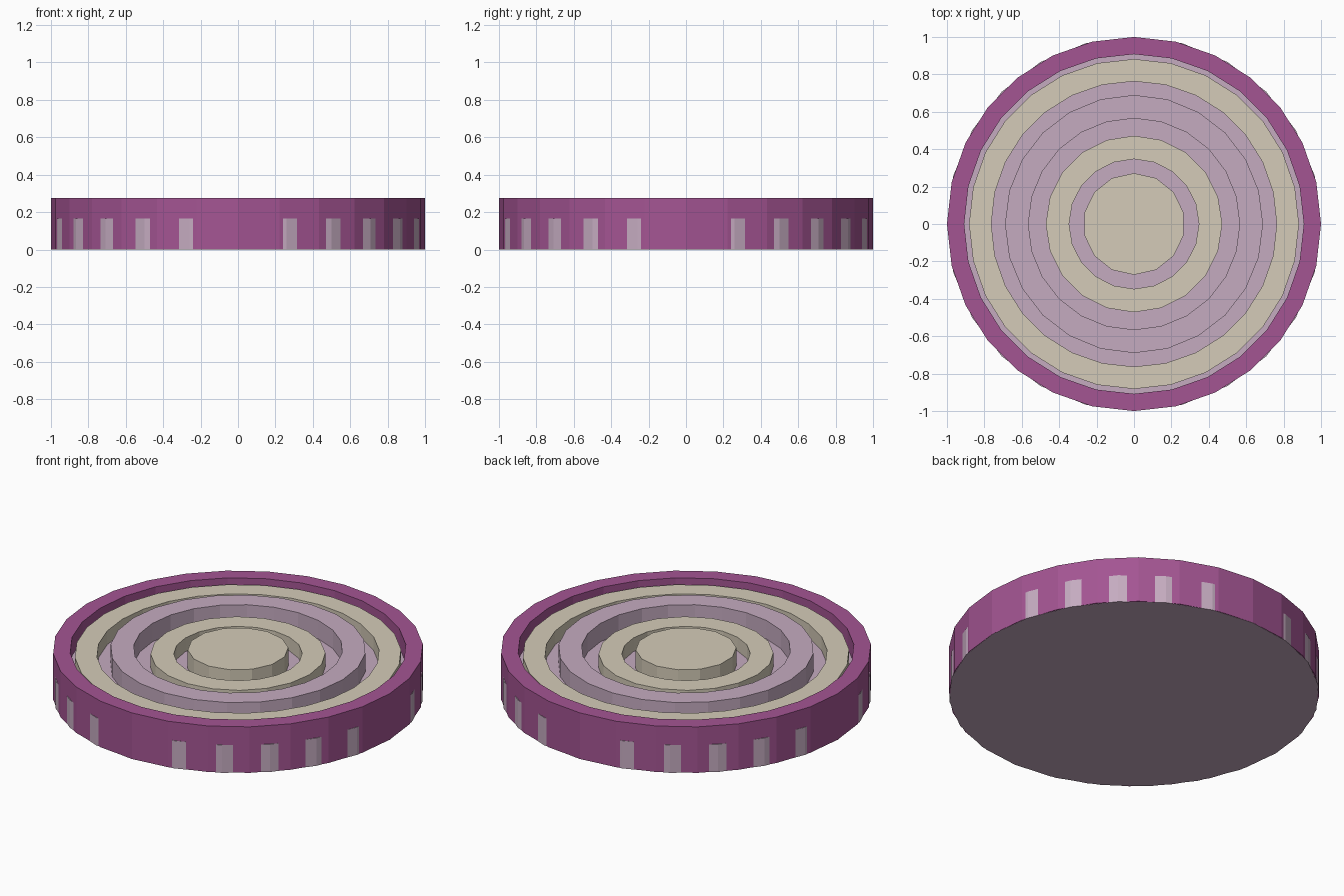
import bpy, bmesh
from math import sin, cos, tau

if "Cube" in bpy.data.objects:
    bpy.data.objects.remove(bpy.data.objects["Cube"])


def material(name, rgb):
    m = bpy.data.materials.new(name)
    m.diffuse_color = (*rgb, 1)
    m.use_nodes = True
    m.node_tree.nodes["Principled BSDF"].inputs["Base Color"].default_value = m.diffuse_color
    return m


PURPLE = material("purple", (0.37, 0.09, 0.29))
LILAC = material("lilac", (0.56, 0.41, 0.53))
BEIGE = material("beige", (0.66, 0.60, 0.48))


def finish(name, bm, mat):
    bmesh.ops.recalc_face_normals(bm, faces=bm.faces)
    mesh = bpy.data.meshes.new(name)
    bm.to_mesh(mesh)
    bm.free()
    mesh.materials.append(mat)
    bpy.context.collection.objects.link(bpy.data.objects.new(name, mesh))


def loop(bm, r, z, n):
    # circle of vertices starting on the +y axis
    return [bm.verts.new((r * sin(tau * i / n), r * cos(tau * i / n), z))
            for i in range(n)]


def bridge(bm, a, b):
    n = len(a)
    for i in range(n):
        j = (i + 1) % n
        bm.faces.new((a[i], a[j], b[j], b[i]))


def disc(name, r, z0, z1, n, mat):
    bm = bmesh.new()
    low, high = loop(bm, r, z0, n), loop(bm, r, z1, n)
    bridge(bm, low, high)
    bm.faces.new(low)
    bm.faces.new(high)
    finish(name, bm, mat)


def ring(name, r_in, r_out, z0, z1, n, mat):
    bm = bmesh.new()
    loops = [loop(bm, r, z, n) for r, z in
             ((r_out, z0), (r_out, z1), (r_in, z1), (r_in, z0))]
    for k in range(4):
        bridge(bm, loops[k], loops[(k + 1) % 4])
    finish(name, bm, mat)


# floor plate, whose corners peek through the flats of the rim
disc("base_plate", 1.0, 0, 0.165, 24, LILAC)

# tall outer wall
ring("outer_rim", 0.908, 1.0, 0.001, 0.275, 28, PURPLE)

# concentric raised rings, seated into the floor plate
ring("outer_cream_ring", 0.763, 0.882, 0.1, 0.247, 28, BEIGE)
ring("lilac_ring", 0.565, 0.69, 0.1, 0.275, 24, LILAC)
ring("inner_cream_ring", 0.347, 0.472, 0.1, 0.247, 20, BEIGE)

# centre button
disc("centre_button", 0.272, 0.1, 0.275, 14, BEIGE)
